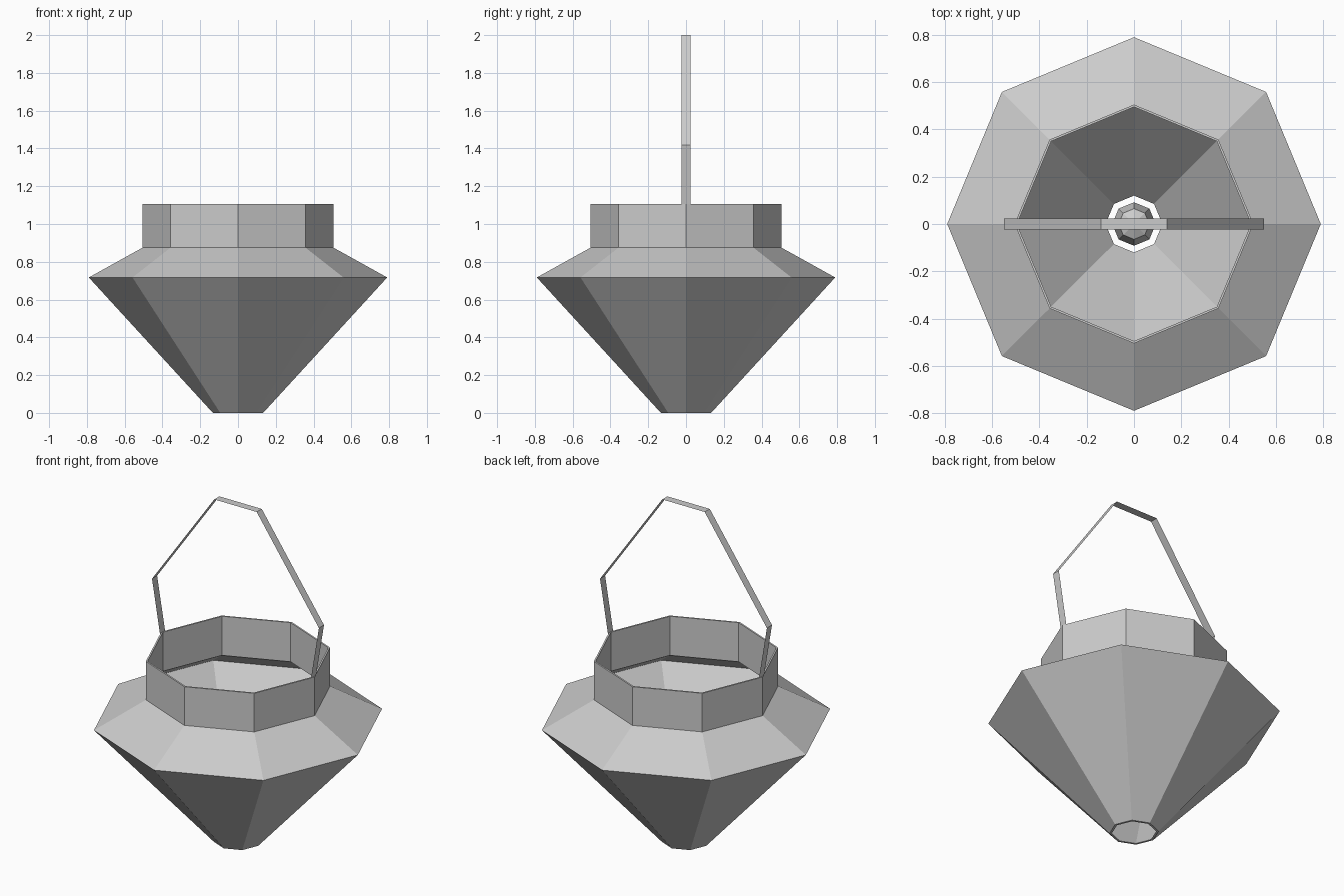
import bpy, bmesh
from math import cos, sin, tau

if "Cube" in bpy.data.objects:
    bpy.data.objects.remove(bpy.data.objects["Cube"])

SIDES = 8


def make_object(name, verts, faces, fix_normals=True):
    mesh = bpy.data.meshes.new(name)
    mesh.from_pydata(verts, [], faces)
    if fix_normals:
        bm = bmesh.new()
        bm.from_mesh(mesh)
        bmesh.ops.remove_doubles(bm, verts=bm.verts, dist=1e-5)
        bmesh.ops.recalc_face_normals(bm, faces=bm.faces)
        bm.to_mesh(mesh)
        bm.free()
    obj = bpy.data.objects.new(name, mesh)
    bpy.context.collection.objects.link(obj)
    return obj


def lathe(name, profile, closed):
    """Revolve an (r, z) profile into an eight-sided flat-shaded shape."""
    n = len(profile)
    verts = [(r * cos(tau * s / SIDES), r * sin(tau * s / SIDES), z)
             for s in range(SIDES) for r, z in profile]
    faces = []
    for s in range(SIDES):
        a, b = s * n, (s + 1) % SIDES * n
        for i in range(n if closed else n - 1):
            j = (i + 1) % n
            faces.append((a + i, b + i, b + j, a + j))
    return make_object(name, verts, faces)


# Thin-walled pot, open at the top and at the small hole underneath
lathe("pot", [(0.133, 0), (0.79, 0.717), (0.505, 0.875), (0.505, 1.105),
              (0.495, 1.105), (0.495, 0.872), (0.768, 0.717), (0.12, 0)], True)

# Small faceted core inside, seen through the opening
lathe("inner_core", [(0, 0.2), (0.065, 0.24), (0.092, 0.3), (0.065, 0.42), (0, 0.45)], False)

# Flat strap handle bent over the rim
half = [(0.497, 1.1), (0.55, 1.418), (0.14, 2.0)]
path = half + [(-x, z) for x, z in reversed(half)]
verts = [(x, y, z) for x, z in path for y in (-0.024, 0.024)]
faces = [(2 * i, 2 * i + 1, 2 * i + 3, 2 * i + 2) for i in range(len(path) - 1)]
make_object("handle", verts, faces, False)
